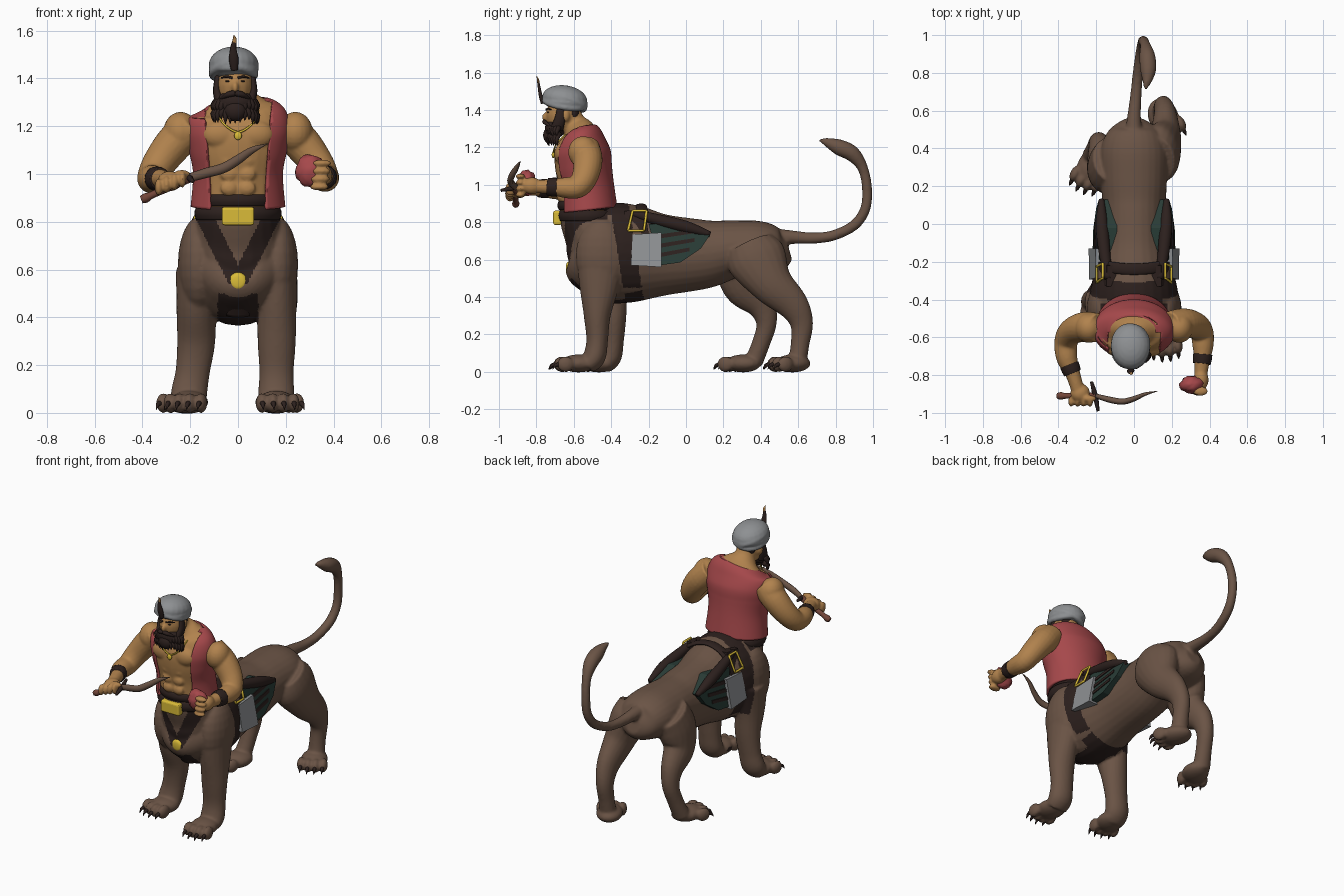
import bpy, bmesh, math, random
from mathutils import Vector, Matrix

if "Cube" in bpy.data.objects:
    bpy.data.objects.remove(bpy.data.objects["Cube"])
random.seed(4)

def mat(name, *rgb):
    m = bpy.data.materials.new(name)
    m.diffuse_color = (*rgb, 1)
    m.use_nodes = True
    m.node_tree.nodes["Principled BSDF"].inputs["Base Color"].default_value = m.diffuse_color
    return m

FUR = mat("brown fur", .145, .088, .060)
SKIN = mat("tan skin", .44, .225, .075)
RED = mat("red cloth", .38, .065, .07)
GREY = mat("grey cloth", .27, .28, .29)
DARK = mat("dark leather and hair", .026, .015, .013)
GREEN = mat("dark green cloth", .022, .045, .037)
GOLD = mat("gold", .70, .50, .04)
RUST = mat("rust handle", .17, .06, .04)

def finish(bm, name, m, smooth=True):
    bmesh.ops.recalc_face_normals(bm, faces=bm.faces)
    me = bpy.data.meshes.new(name)
    bm.to_mesh(me)
    bm.free()
    me.materials.append(m)
    for p in me.polygons:
        p.use_smooth = smooth
    ob = bpy.data.objects.new(name, me)
    bpy.context.collection.objects.link(ob)
    return ob

def tube(name, pts, m, ref=(0, 1, 0), n=20, sub=5):
    """Closed loft of ellipses through (x, y, z, a, b) with smooth interpolation."""
    P = [p if len(p) == 5 else (*p, p[3]) for p in pts]
    P = [P[0]] + P + [P[-1]]
    R = []
    for i in range(1, len(P) - 2):
        for k in range(sub + (i == len(P) - 3)):
            t = k / sub
            R.append([.5 * (2*b + (c-a)*t + (2*a-5*b+4*c-d)*t*t + (3*b-a-3*c+d)*t**3)
                      for a, b, c, d in zip(P[i-1], P[i], P[i+1], P[i+2])])
    bm, rings = bmesh.new(), []
    for i, r in enumerate(R):
        t = Vector(R[min(i+1, len(R)-1)][:3]) - Vector(R[max(i-1, 0)][:3])
        s = t.cross(Vector(ref)).normalized()
        u = s.cross(t).normalized()
        a, b = max(r[3], .001), max(r[4], .001)
        rings.append([bm.verts.new(Vector(r[:3]) + s*a*math.cos(j*math.tau/n) + u*b*math.sin(j*math.tau/n))
                      for j in range(n)])
    for A, B in zip(rings, rings[1:]):
        for j in range(n):
            bm.faces.new((A[j], A[(j+1) % n], B[(j+1) % n], B[j]))
    bm.faces.new(rings[0])
    bm.faces.new(rings[-1])
    return finish(bm, name, m)

def blob(name, c, s, m, rz=0, rx=0):
    bm = bmesh.new()
    M = Matrix.Translation(c) @ Matrix.Rotation(rz, 4, 'Z') @ Matrix.Rotation(rx, 4, 'X') @ Matrix.Diagonal((*s, 1))
    bmesh.ops.create_uvsphere(bm, u_segments=20, v_segments=12, radius=1, matrix=M)
    return finish(bm, name, m)

def prism(name, yz, x0, x1, m, side=1, lean=.2):
    """Side plate: an outline in y, z given depth in x and leaning in at the top."""
    bm = bmesh.new()
    A, B = [[bm.verts.new((side*(x - (z-.65)*lean), y, z)) for y, z in yz] for x in (x0, x1)]
    k = len(yz)
    bm.faces.new(A)
    bm.faces.new(B)
    for i in range(k):
        bm.faces.new((A[i], A[(i+1) % k], B[(i+1) % k], B[i]))
    return finish(bm, name, m, False)

def join(name, obs, voxel=0, smooth=3):
    bpy.ops.object.select_all(action='DESELECT')
    for o in obs:
        o.select_set(True)
    ob = bpy.context.view_layer.objects.active = obs[0]
    bpy.ops.object.join()
    ob.name = name
    if voxel:
        r = ob.modifiers.new("fuse", 'REMESH')
        r.mode, r.voxel_size, r.use_smooth_shade = 'VOXEL', voxel, True
        s = ob.modifiers.new("soften", 'SMOOTH')
        s.factor, s.iterations = .5, smooth
        for md in ("fuse", "soften"):
            bpy.ops.object.modifier_apply(modifier=md)
    return ob

# ---- lion body, legs and tail, fused into one skin
lion, claws = [], []
lion.append(tube("trunk", [(0, -.61, .64, .10, .10), (0, -.57, .63, .17, .18), (0, -.49, .63, .22, .25),
    (0, -.38, .635, .235, .27), (0, -.25, .63, .21, .255), (0, -.1, .625, .18, .215), (0, .1, .63, .17, .185),
    (0, .25, .655, .175, .155), (0, .4, .66, .175, .145), (0, .5, .65, .13, .11), (0, .55, .66, .05, .06)],
    FUR, ref=(0, 0, 1), n=28))
lion.append(tube("waist", [(0, -.42, .58, .20, .20), (0, -.47, .72, .195, .185), (0, -.525, .82, .17, .15),
    (0, -.53, .90, .16, .14)], FUR))

def foot(x, y, side, ang):
    f = Vector((side*math.sin(ang), -math.cos(ang), 0))
    w = Vector((math.cos(ang), side*math.sin(ang), 0))
    c = Vector((x, y, 0))
    rz = side*ang
    lion.append(blob("paw", c + Vector((0, 0, .045)), (.08, .10, .048), FUR, rz))
    for i in (-1.5, -.5, .5, 1.5):
        t = c + w*i*.044 + f*(.095 - .014*abs(i)) + Vector((0, 0, .041))
        lion.append(blob("toe", t, (.026, .045, .042), FUR, rz))
        claws.append(tube("claw", [(*(t + f*.03), .012), (*(t + f*.055 + Vector((0, 0, -.006))), .009),
                                   (*(t + f*.07 + Vector((0, 0, -.028))), .001)], DARK, ref=(0, 0, 1), n=8, sub=2))

for s, px, dy, fx, fy, ang in ((1, .162, 0, .16, -.575, .08), (-1, -.175, .085, -.205, -.465, .2)):
    lion.append(blob("shoulder", (s*.165, -.45, .62), (.087, .14, .20), FUR))
    lion.append(tube("front leg", [(px, -.455 + dy*.4, .60, .085, .13), (px, -.465 + dy*.6, .45, .083, .105),
        (px, -.475 + dy, .30, .080, .072), ((px+fx)/2, -.475 + dy, .17, .072, .058),
        (fx, -.49 + dy, .08, .076, .06), (fx, -.53 + dy, .035, .07, .05)], FUR))
    foot(fx, fy, s, ang)
lion.append(tube("hind leg back", [(.12, .34, .68, .10, .13), (.14, .38, .60, .105, .16), (.165, .46, .47, .085, .115),
    (.165, .57, .36, .062, .085), (.155, .618, .26, .05, .062), (.15, .61, .15, .048, .05), (.15, .595, .05, .055, .05)], FUR))
foot(.155, .57, 1, .45)
lion.append(tube("hind leg forward", [(-.12, .34, .68, .10, .13), (-.145, .30, .58, .10, .14), (-.165, .31, .46, .085, .115),
    (-.18, .40, .36, .062, .08), (-.19, .43, .26, .05, .055), (-.205, .40, .15, .048, .048), (-.22, .36, .05, .055, .05)], FUR))
foot(-.22, .305, -1, .45)
lion.append(tube("tail", [(0, .46, .72, .05), (0, .56, .72, .037), (.01, .68, .715, .03), (.02, .79, .73, .028),
    (.035, .90, .785, .028), (.045, .958, .87, .027), (.05, .968, .98, .027), (.06, .945, 1.09, .028),
    (.07, .89, 1.165, .042), (.075, .82, 1.20, .043), (.07, .76, 1.225, .026), (.06, .715, 1.24, .008)], FUR, ref=(1, 0, 0)))
body = join("lion_body", lion, .0085, 4)
join("claws", claws)

# painted harness: chest straps, girth and belt edge
body.data.materials.clear()
body.data.materials.append(FUR)
body.data.materials.append(DARK)
for p in body.data.polygons:
    x, y, z = p.center
    front = y < -.42 and p.normal.y < .1
    vee = front and .54 < z < .86 and abs(abs(x) - (z-.54)*.5) < .04
    chest = -.62 < y < -.3 and z <= .54 and p.normal.y < .3 and abs(x) < (.05 if z > .5 else .085)
    girth = abs(y + .31 + (z-.6)*.16) < .05 and not (z < .45 and abs(x) > .13)
    edge = y < -.35 and z > .845 + .02*math.sin(x*40)
    if vee or chest or girth or edge:
        p.material_index = 1

# ---- human upper body
TORSO = [(0, -.53, .82, .16, .145), (0, -.53, .90, .165, .145), (0, -.54, 1.0, .172, .14), (0, -.555, 1.10, .19, .145),
         (0, -.56, 1.18, .203, .142), (0, -.565, 1.25, .187, .112), (-.005, -.575, 1.29, .12, .085)]
man = [tube("torso", TORSO + [(-.01, -.60, 1.33, .065, .065), (-.01, -.63, 1.39, .06, .06)], SKIN, n=28),
       blob("head", (-.012, -.657, 1.372), (.077, .092, .10), SKIN),
       blob("nose", (-.012, -.75, 1.362), (.014, .02, .024), SKIN)]
for s in (-1, 1):
    man.append(blob("pectoral", (s*.072, -.66, 1.165), (.08, .045, .06), SKIN))
    man.append(blob("deltoid", (s*.24, -.55, 1.175), (.073, .08, .085), SKIN))
    man.append(blob("ear", (-.012 + s*.077, -.645, 1.37), (.012, .022, .03), SKIN))
    for z in (.94, 1.0, 1.06):
        man.append(blob("abdominal", (s*.038, -.674, z), (.036, .018, .03), SKIN))
man.append(tube("right arm", [(-.19, -.55, 1.20, .078), (-.265, -.545, 1.13, .079), (-.33, -.57, 1.045, .070),
    (-.36, -.625, .985, .062), (-.355, -.71, .98, .056), (-.325, -.79, .98, .04), (-.30, -.87, .975, .035)], SKIN, ref=(1, 0, 0)))
man.append(tube("left arm", [(.19, -.54, 1.20, .078), (.265, -.525, 1.13, .079), (.33, -.54, 1.045, .070),
    (.36, -.58, .99, .062), (.365, -.65, .985, .055), (.36, -.73, .99, .04), (.352, -.81, .99, .034)], SKIN, ref=(1, 0, 0)))
man.append(blob("right palm", (-.285, -.895, .97), (.052, .05, .042), SKIN))
man.append(blob("left palm", (.355, -.825, .995), (.04, .055, .045), SKIN))
man.append(blob("right thumb", (-.235, -.925, 1.0), (.035, .018, .017), SKIN))
for i in range(4):
    man.append(blob("right finger", (-.332 + i*.033, -.94, .945 + i*.011), (.016, .028, .036), SKIN))
    man.append(blob("left finger", (.352 - i*.004, -.885, 1.045 - i*.033), (.04, .025, .015), SKIN))
join("human_upper_body", man, .0075, 2)

# open vest, cut clean along its front edges
vest = tube("vest", [(x, y, z, a + .016, b + .014) for x, y, z, a, b in
            [(0, -.525, .865, .182, .145)] + TORSO[2:]], RED, n=72, sub=8)
bm = bmesh.new()
bm.from_mesh(vest.data)
for s in (-1, 1):
    bmesh.ops.bisect_plane(bm, geom=bm.verts[:] + bm.edges[:] + bm.faces[:], plane_co=(s*.125, 0, 1.0), plane_no=(1, 0, s*-.06))
bmesh.ops.bisect_plane(bm, geom=bm.verts[:] + bm.edges[:] + bm.faces[:], plane_co=(0, -.575, 0), plane_no=(0, 1, 0))
def opened(f):
    c = f.calc_center_median()
    return abs(f.normal.z) > .99 or (c.y < -.575 and abs(c.x) < .125 + .06*(c.z - 1))
bmesh.ops.delete(bm, geom=[f for f in bm.faces if opened(f)], context='FACES')
bm.to_mesh(vest.data)
bm.free()
sol = vest.modifiers.new("cloth", 'SOLIDIFY')
sol.thickness = .014

# ---- head wear, hair and beard
wrap = [blob("turban", (-.018, -.648, 1.458), (.104, .122, .074), GREY, rx=-.15)]
for rx, ry, r in ((-.15, .28, .018), (-.3, -.28, .018), (-.05, 0, .016)):
    M = Matrix.Rotation(ry, 3, 'Y') @ Matrix.Rotation(rx, 3, 'X')
    ring = [(*(Vector((-.018, -.648, 1.44)) + M @ Vector((.09*math.cos(t), .107*math.sin(t), 0))), r)
            for t in [k*math.tau/16 for k in range(17)]]
    wrap.append(tube("fold", ring, GREY, ref=(0, 0, 1), n=10, sub=3))
join("turban", wrap, .007, 3)
tube("feather", [(-.015, -.765, 1.435, .014, .012), (-.018, -.778, 1.48, .02, .010), (-.02, -.785, 1.52, .014, .008),
                 (-.016, -.79, 1.55, .010, .006)], DARK, n=10)
tube("feather_tip", [(-.016, -.789, 1.545, .010, .006), (-.014, -.792, 1.565, .008, .005), (-.018, -.80, 1.582, .001)], SKIN, n=8)
beard = [blob("beard mass", (-.012, -.70, 1.30), (.079, .055, .052), DARK),
         blob("chin", (-.012, -.728, 1.265), (.048, .036, .045), DARK),
         blob("nape hair", (-.012, -.605, 1.38), (.066, .04, .05), DARK)]
for s in (-1, 1):
    beard.append(tube("sideburn", [(-.012 + s*.072, -.67, 1.41, .012, .02), (-.012 + s*.077, -.675, 1.35, .016, .03),
                                   (-.012 + s*.063, -.69, 1.30, .022, .035)], DARK, n=10))
    beard.append(tube("moustache", [(-.012, -.757, 1.338, .012), (-.012 + s*.03, -.752, 1.332, .012),
                                    (-.012 + s*.06, -.728, 1.315, .004)], DARK, ref=(0, 0, 1), n=8))
    beard.append(tube("eyebrow", [(-.012 + s*.012, -.748, 1.402, .005), (-.012 + s*.035, -.739, 1.407, .005),
                                  (-.012 + s*.058, -.72, 1.402, .003)], DARK, ref=(0, 0, 1), n=8))
    beard.append(blob("eye", (-.012 + s*.031, -.737, 1.388), (.010, .006, .004), DARK))
for k in range(30):
    t = math.pi*(k % 15)/14
    x, y, z = -.012 + .072*math.cos(t), -.68 - .05*math.sin(t), (1.31 if k < 15 else 1.275)
    d = random.uniform(.045, .07)
    beard.append(tube("tuft", [(x, y, z, .017), (x + .022*math.cos(t), y - .012, z - d*.5, .012),
                               (x + .02*math.cos(t), y - .006, z - d, .001)], DARK, n=7, sub=2))
join("beard_and_hair", beard)

# ---- belts, buckle, medallion, necklace, bracers
def band(name, y, z, a, b, h, m):
    return tube(name, [(0, y, z - h, a, b), (0, y, z, a + .008, b + .008), (0, y, z + h, a, b)], m, n=40, sub=3)
band("upper_belt", -.53, .89, .166, .15, .024, DARK)
band("lower_belt", -.53, .835, .175, .155, .028, DARK)
buckle = prism("belt_buckle", [(-.71, .785), (-.665, .785), (-.665, .862), (-.71, .862)], -.068, .068, GOLD, lean=0)
bev = buckle.modifiers.new("round", 'BEVEL')
bev.width, bev.segments = .012, 3
tube("medallion", [(0, -.60, .55, .038), (0, -.632, .55, .038), (0, -.642, .55, .02)], GOLD, ref=(0, 0, 1), sub=2)
tube("medallion_strap", [(0, -.59, .56, .035, .018), (0, -.575, .49, .04, .02), (0, -.52, .41, .05, .02)], DARK)
chain = [tube("chain", [(-.085, -.645, 1.27, .004), (-.065, -.695, 1.215, .004), (0, -.708, 1.175, .005),
                        (.065, -.695, 1.215, .004), (.085, -.645, 1.27, .004)], GOLD, ref=(0, 0, 1), n=8),
         blob("pendant", (0, -.71, 1.16), (.016, .008, .018), GOLD)]
join("necklace", chain)
tube("right_bracer", [(-.343, -.745, .98, .051), (-.333, -.77, .98, .05), (-.325, -.79, .98, .046)], DARK, ref=(1, 0, 0))
tube("left_bracer", [(.364, -.69, .987, .051), (.362, -.715, .988, .05), (.359, -.74, .99, .046)], DARK, ref=(1, 0, 0))

# ---- wavy dagger
tube("dagger_blade", [(-.20, -.91, .985, .012, .018), (-.13, -.93, 1.005, .016, .021), (-.06, -.94, 1.025, .016, .021),
    (0, -.925, 1.06, .014, .02), (.06, -.90, 1.10, .009, .014), (.125, -.885, 1.127, .001)], FUR, ref=(0, 0, 1), n=8)
tube("dagger_handle", [(-.405, -.91, .892, .016), (-.385, -.91, .90, .02), (-.36, -.91, .912, .015), (-.28, -.91, .948, .017),
    (-.20, -.91, .985, .02)], RUST, ref=(0, 0, 1), n=12)
tube("dagger_guard", [(-.225, -.835, 1.0, .008), (-.205, -.91, .985, .014), (-.19, -.99, .97, .008)], DARK, ref=(0, 0, 1), n=10)

# ---- crumpled red bundle in the left hand
bm = bmesh.new()
bmesh.ops.create_icosphere(bm, subdivisions=3, radius=1)
for v in bm.verts:
    v.co = Vector((.305, -.85, 1.012)) + Vector((v.co.x*.062, v.co.y*.046, v.co.z*.068)) * random.uniform(.93, 1.1)
finish(bm, "red_bundle", RED)

# ---- saddle bags on both flanks
for s, side in ((-1, "left_side"), (1, "right_side")):
    prism(side + "_green_pack", [(-.2, .79), (-.02, .80), (.13, .735), (.08, .66), (-.03, .585), (-.14, .57)], .12, .203, GREEN, s)
    for k in range(3):
        z = .615 + k*.05
        prism(side + "_pack_stripe", [(-.13, z), (.02 + k*.025, z + .03), (.02 + k*.025, z + .05), (-.13, z + .022)],
              .201, .208, DARK, s)
    prism(side + "_grey_flap", [(-.285, .735), (-.13, .745), (-.13, .56), (-.295, .57)], .15, .222, GREY, s)
    tube(side + "_bedroll", [(s*.135, -.29, .85, .02), (s*.155, -.16, .815, .03), (s*.17, 0, .775, .032), (s*.172, .13, .735, .014)],
         DARK, ref=(0, 0, 1))
    prism(side + "_pack_strap", [(-.33, .86), (-.22, .87), (-.20, .74), (-.32, .74)], .17, .219, DARK, s, .35)
# slanted gold buckle frame on each pack strap
    top, low = [(s*.165, y, .862) for y in (-.285, -.21)], [(s*.198, y, .755) for y in (-.31, -.225)]
    for a, b in ((top[0], low[0]), (top[1], low[1]), (top[0], top[1]), (low[0], low[1])):
        tube(side + "_gold_frame", [(*a, .007), (*b, .007)], GOLD, ref=(1, 0, .1), n=8)
tube("back_strap", [(-.15, -.225, .835, .03, .012), (-.08, -.235, .873, .03, .012), (0, -.24, .888, .03, .012),
                    (.08, -.235, .873, .03, .012), (.15, -.225, .835, .03, .012)], DARK, ref=(0, 0, 1))
